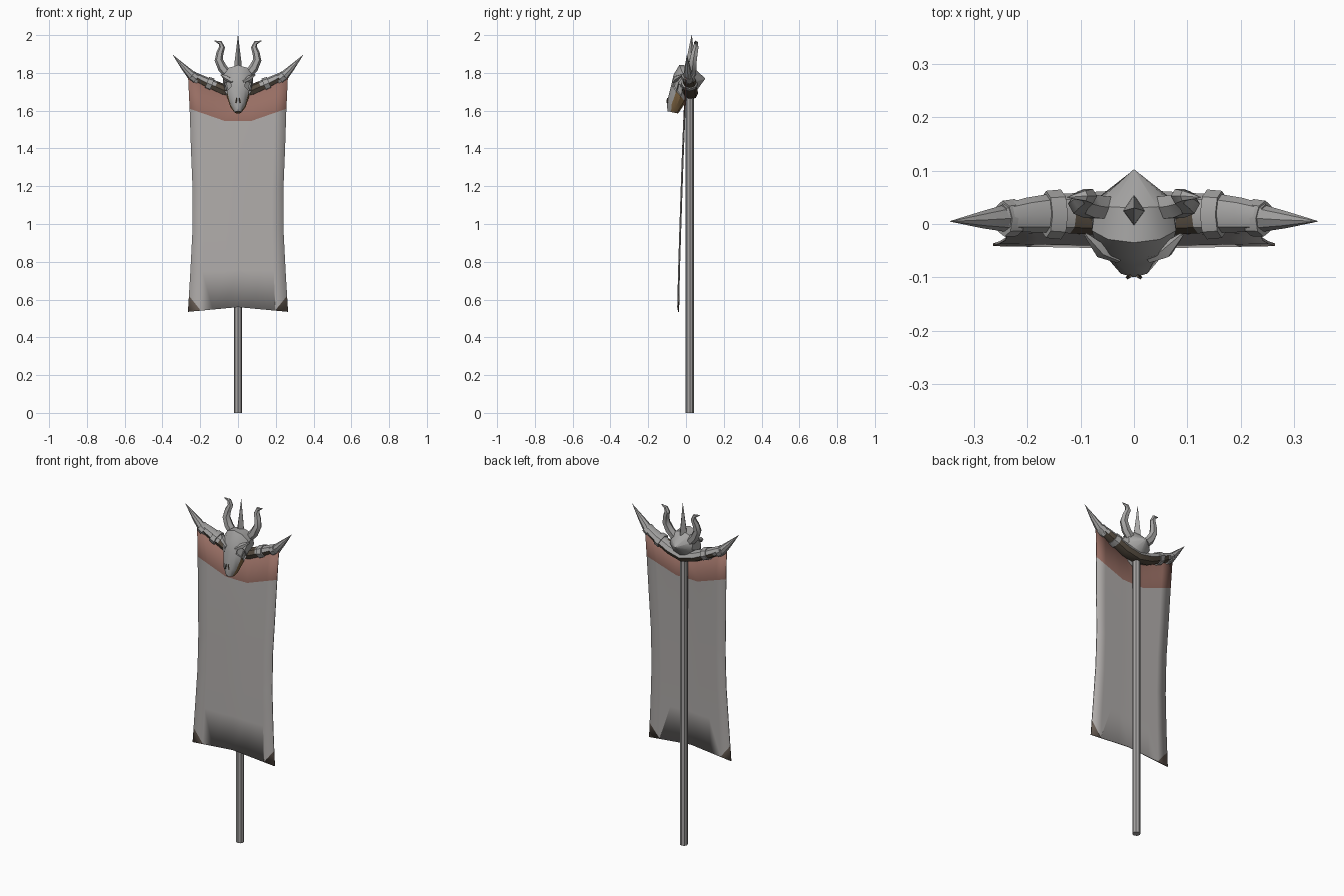
import bpy, bmesh, math
from mathutils import Vector

cube = bpy.data.objects.get("Cube")
if cube:
    bpy.data.objects.remove(cube, do_unlink=True)


def material(name, rgb):
    m = bpy.data.materials.new(name)
    m.use_nodes = True
    m.diffuse_color = (*rgb, 1)
    bsdf = next(n for n in m.node_tree.nodes if n.type == "BSDF_PRINCIPLED")
    bsdf.inputs["Base Color"].default_value = (*rgb, 1)
    bsdf.inputs["Roughness"].default_value = 0.8
    return m


BONE = material("bone grey", (0.38, 0.375, 0.37))
POLE = material("pole grey", (0.38, 0.37, 0.365))
CLOTH = material("cloth grey", (0.43, 0.41, 0.4))
RED = material("faded red", (0.31, 0.155, 0.125))
PATCH = material("patch brown", (0.14, 0.11, 0.09))
DARK = material("dark leather", (0.09, 0.07, 0.05))
STAIN = material("amber stain", (0.23, 0.14, 0.06))


def finish(name, bm, mats, angle=40, rule=None):
    """Turn a bmesh into an object, colour faces by a rule, smooth by angle."""
    bmesh.ops.remove_doubles(bm, verts=bm.verts, dist=0.0005)
    bmesh.ops.recalc_face_normals(bm, faces=bm.faces)
    bm.normal_update()
    if rule:
        for f in bm.faces:
            f.material_index = rule(f.calc_center_median(), f.normal)
    mesh = bpy.data.meshes.new(name)
    bm.to_mesh(mesh)
    bm.free()
    for m in mats:
        mesh.materials.append(m)
    ob = bpy.data.objects.new(name, mesh)
    bpy.context.collection.objects.link(ob)
    bpy.ops.object.select_all(action="DESELECT")
    ob.select_set(True)
    bpy.context.view_layer.objects.active = ob
    bpy.ops.object.shade_smooth_by_angle(angle=math.radians(angle))
    return ob


def loft(bm, rings):
    """Skin a list of equal rings and cap both ends."""
    loops = [[bm.verts.new(p) for p in ring] for ring in rings]
    n = len(loops[0])
    for a, b in zip(loops, loops[1:]):
        for i in range(n):
            j = (i + 1) % n
            bm.faces.new((a[i], a[j], b[j], b[i]))
    bm.faces.new(loops[0])
    bm.faces.new(loops[-1])


def tube(name, pts, radii, mats, sides=8, depth=1.0, angle=40, rule=None):
    """Sweep a tapering ring along a path; depth stretches it in y."""
    pts = [Vector(p) for p in pts]
    rings = []
    for i, (p, r) in enumerate(zip(pts, radii)):
        t = (pts[min(i + 1, len(pts) - 1)] - pts[max(i - 1, 0)]).normalized()
        n = t.cross(Vector((0, 1, 0))).normalized()
        b = n.cross(t)
        turns = [math.tau * k / sides for k in range(sides)]
        rings.append([p + r * (n * math.cos(a) + b * depth * math.sin(a)) for a in turns])
    bm = bmesh.new()
    loft(bm, rings)
    return finish(name, bm, mats, angle, rule)


# Pole
tube("pole", [(0, 0.02, 0), (0, 0.02, 1.69)], [0.022, 0.022], [POLE])

# Curved crossbar, dark underneath and lashed near the skull
half = [(0.08, 0.02, 1.71), (0.12, 0.02, 1.728), (0.16, 0.02, 1.745),
        (0.2, 0.017, 1.765), (0.245, 0.012, 1.79)]
path = [(-x, y, z) for x, y, z in reversed(half)] + [(0, 0.022, 1.692)] + half
taper = [0.032, 0.03, 0.029, 0.026, 0.02]
tube("crossbar", path, taper[::-1] + [0.034] + taper, [BONE, DARK], depth=1.25,
     rule=lambda c, n: int(n.z < -0.35 or (abs(c.x) < 0.12 and n.y < 0.3)))

for side, s in (("left", 1), ("right", -1)):
    # Spikes and bands on the crossbar ends
    tube(side + "_end_spike",
         [(s * 0.21, 0.014, 1.757), (s * 0.24, 0.011, 1.78), (s * 0.285, 0.008, 1.828), (s * 0.345, 0.005, 1.895)],
         [0.022, 0.026, 0.016, 0.0006], [BONE])
    tube(side + "_inner_band", [(s * 0.137, 0.018, 1.736), (s * 0.165, 0.018, 1.747)],
         [0.036, 0.034], [BONE], depth=1.3)
    tube(side + "_outer_band", [(s * 0.222, 0.012, 1.768), (s * 0.245, 0.01, 1.786)],
         [0.028, 0.027], [BONE], depth=1.25)
    # Twisting horns on the skull
    tube(side + "_horn",
         [(s * 0.05, 0.03, 1.79), (s * 0.082, 0.033, 1.825), (s * 0.102, 0.038, 1.868),
          (s * 0.096, 0.045, 1.905), (s * 0.085, 0.052, 1.935), (s * 0.094, 0.053, 1.96), (s * 0.125, 0.05, 1.97)],
         [0.024, 0.025, 0.022, 0.019, 0.016, 0.011, 0.001], [BONE], sides=6)
    # Brow ridges over the eye sockets
    tube(side + "_brow",
         [(s * 0.028, -0.066, 1.752), (s * 0.06, -0.05, 1.772), (s * 0.09, -0.02, 1.79)],
         [0.008, 0.015, 0.004], [BONE], sides=5)

# Central spike on the crown
tube("crown_spike", [(0, 0.025, 1.82), (0, 0.025, 1.85), (0, 0.03, 2.0)],
     [0.021, 0.019, 0.0006], [BONE], sides=4, depth=1.4, angle=30)

# Skull: sections from the back point to the muzzle (top y z, bottom y z, half width)
sections = [((0.102, 1.77), (0.1, 1.766), 0.002),
            ((0.03, 1.838), (0.055, 1.705), 0.075),
            ((-0.035, 1.842), (0.03, 1.682), 0.083),
            ((-0.066, 1.79), (0.01, 1.665), 0.074),
            ((-0.078, 1.735), (-0.002, 1.645), 0.062),
            ((-0.1, 1.65), (-0.03, 1.602), 0.042),
            ((-0.099, 1.597), (-0.042, 1.585), 0.018)]
rings = []
for top, bottom, w in sections:
    mid = Vector((0, (top[0] + bottom[0]) / 2, (top[1] + bottom[1]) / 2))
    up = Vector((0, *top)) - mid
    turns = [math.tau * k / 10 for k in range(10)]
    rings.append([mid + up * math.cos(a) + Vector((w * math.sin(a), 0, 0)) for a in turns])
bm = bmesh.new()
loft(bm, rings)
bmesh.ops.recalc_face_normals(bm, faces=bm.faces)
bm.normal_update()
# Sunken eye sockets
eyes = []
for f in bm.faces:
    c = f.calc_center_median()
    if 1.7 < c.z < 1.77 and 0.03 < abs(c.x) < 0.075 and c.y < -0.02 and f.normal.y < -0.2:
        eyes.append(f)
bmesh.ops.inset_individual(bm, faces=eyes, thickness=0.005, depth=-0.008)
finish("skull", bm, [BONE, STAIN], 35,
       lambda c, n: int(c.z < 1.66 and (n.z < 0 and n.y > -0.6 or c.z < 1.615)))

# Nose slits
for side, s in (("left", 1), ("right", -1)):
    tube(side + "_nose_slit", [(s * 0.007, -0.098, 1.667), (s * 0.012, -0.1, 1.64)],
         [0.003, 0.004], [DARK], sides=4)

# Hanging cloth: flared sheet whose second row follows the red band edge
cols = [-1, -0.75, -0.5, -0.27, 0, 0.27, 0.5, 0.75, 1]
rows = [(0.0, 0.265), (0.2, 0.252), (0.4, 0.241), (0.6, 0.24), (0.8, 0.249), (1.0, 0.256)]


def cloth_point(u, z, w):
    y = -0.004 - 0.04 * min(1, max(0, (1.7 - z) / 1.1)) ** 0.8
    return Vector((u * w, y + 0.005 * abs(u), z))


bm = bmesh.new()
grid = []
for t, w in rows:
    line = []
    for u in cols:
        low = 0.56 - 0.025 * abs(u)
        edge = 1.545 + 0.065 * max(0, (abs(u) - 0.27) / 0.73)
        line.append(bm.verts.new(cloth_point(u, low + (edge - low) * t, w)))
    grid.append(line)
grid.append([bm.verts.new(cloth_point(u, 1.685 + 0.09 * abs(u) ** 1.3, 0.264)) for u in cols])
for r, (a, b) in enumerate(zip(grid, grid[1:])):
    for i in range(len(cols) - 1):
        f = bm.faces.new((a[i], a[i + 1], b[i + 1], b[i]))
        f.material_index = 1 if r == len(rows) - 1 else 0
# Cut the corner patches
for s in (1, -1):
    near = [f for f in bm.faces if f.calc_center_median().z < 0.75 and f.calc_center_median().x * s > 0.1]
    geom = list({v for f in near for v in f.verts}) + list({e for f in near for e in f.edges}) + near
    normal = Vector((s * 0.75, 0, -0.6))
    origin = Vector((s * 0.226, 0, 0.578))
    bmesh.ops.bisect_plane(bm, geom=geom, plane_co=origin, plane_no=normal)
    for f in bm.faces:
        c = f.calc_center_median()
        if c.z < 0.62 and (c - origin).dot(normal) > 0:
            f.material_index = 2
cloth = finish("banner_cloth", bm, [CLOTH, RED, PATCH])
solid = cloth.modifiers.new("thickness", "SOLIDIFY")
solid.thickness = 0.005
solid.offset = 0
